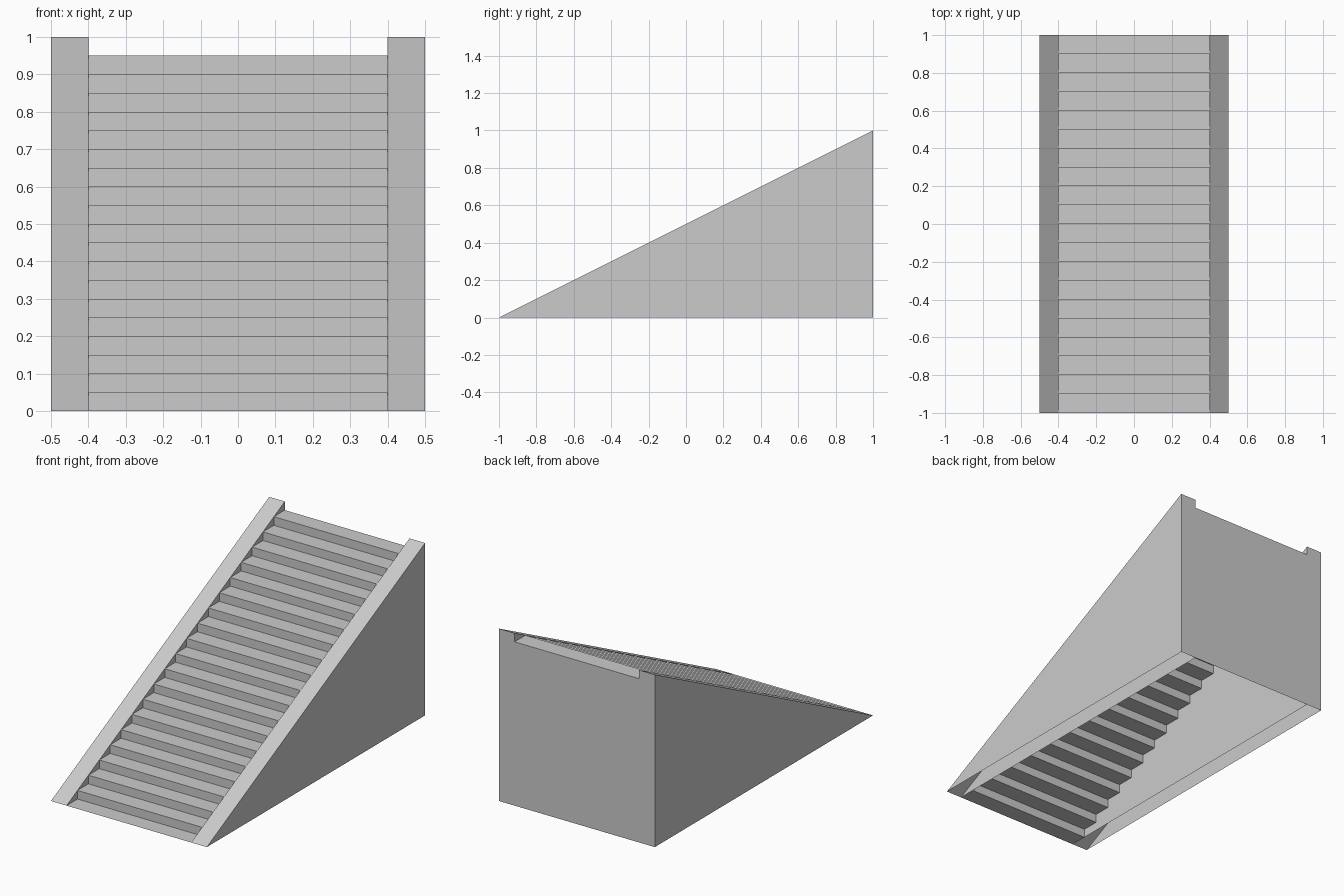
import bpy, bmesh

if "Cube" in bpy.data.objects:
    bpy.data.objects.remove(bpy.data.objects["Cube"])

STEPS, RUN, RISE = 20, 0.1, 0.05


def sweep(name, path, x0, x1, capped=False):
    """Sweep an open (y, z) path across x as a sheet, with optional side plates."""
    bm = bmesh.new()
    a = [bm.verts.new((x0, y, z)) for y, z in path]
    b = [bm.verts.new((x1, y, z)) for y, z in path]
    for i in range(len(path) - 1):
        bm.faces.new((a[i], b[i], b[i + 1], a[i + 1]))
    if capped:
        bm.faces.new(a)
        bm.faces.new(b[::-1])
    mesh = bpy.data.meshes.new(name)
    bm.to_mesh(mesh)
    bm.free()
    obj = bpy.data.objects.new(name, mesh)
    bpy.context.collection.objects.link(obj)
    return obj


# Treads and risers as a thin folded sheet, ending at the top of the back panel
treads = []
for k in range(STEPS):
    y = -1 + k * RUN
    treads += [(y, k * RISE), (y + RUN, k * RISE)]
sweep("stair_treads", treads, -0.4, 0.4)

# Back panel below the top tread
sweep("back_panel", [(1, 0.95), (1, 0)], -0.4, 0.4)

# Hollow wedge-shaped side walls, open underneath
wedge = [(-1, 0), (1, 1), (1, 0)]
for side, x in (("left", -0.5), ("right", 0.4)):
    sweep(side + "_side_wall", wedge, x, x + 0.1, capped=True)
